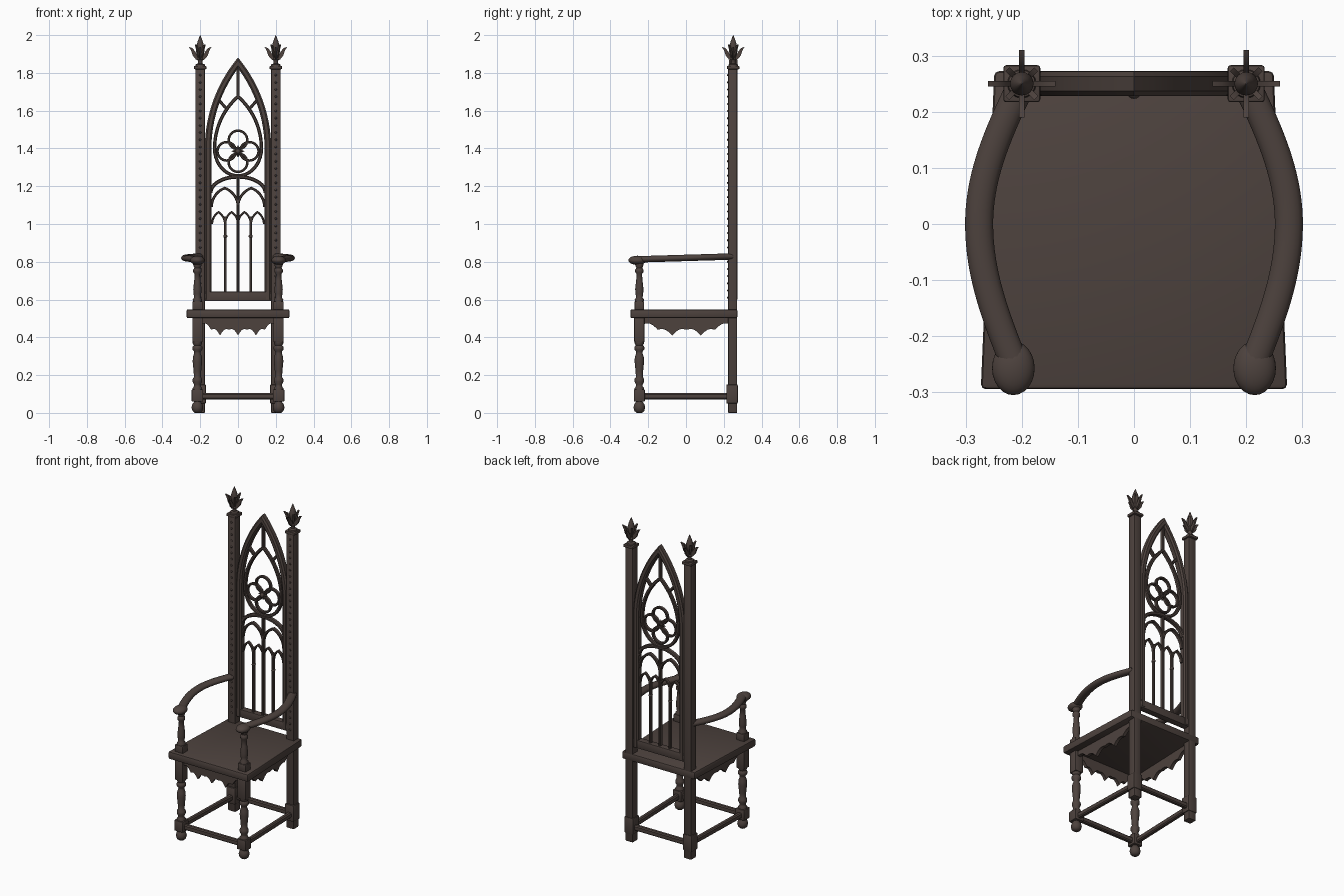
import bpy, bmesh, math
from mathutils import Vector as V

if "Cube" in bpy.data.objects:
    bpy.data.objects.remove(bpy.data.objects["Cube"])

wood = bpy.data.materials.new("dark_brown_wood")
wood.diffuse_color = (0.075, 0.055, 0.048, 1)
wood.use_nodes = True
wood.node_tree.nodes["Principled BSDF"].inputs["Base Color"].default_value = wood.diffuse_color
SIDES = (("left", -1), ("right", 1))


def finish(name, bm, bevel=0, angle=35):
    bmesh.ops.recalc_face_normals(bm, faces=bm.faces)
    if bevel:
        bmesh.ops.bevel(bm, geom=bm.edges[:], offset=bevel, segments=2, profile=0.5, affect='EDGES')
    me = bpy.data.meshes.new(name)
    for f in bm.faces:
        f.smooth = True
    bm.to_mesh(me)
    bm.free()
    me.set_sharp_from_angle(angle=math.radians(angle))
    me.materials.append(wood)
    ob = bpy.data.objects.new(name, me)
    bpy.context.collection.objects.link(ob)
    return ob


def add_box(bm, c, s):
    vs = bmesh.ops.create_cube(bm, size=1)["verts"]
    for v in vs:
        v.co = V((v.co.x * s[0] + c[0], v.co.y * s[1] + c[1], v.co.z * s[2] + c[2]))


def box(name, c, s, bevel=0.004):
    bm = bmesh.new()
    add_box(bm, c, s)
    return finish(name, bm, bevel)


def add_ball(bm, c, s, seg=16, rings=10):
    vs = bmesh.ops.create_uvsphere(bm, u_segments=seg, v_segments=rings, radius=1)["verts"]
    for v in vs:
        v.co = V((v.co.x * s[0] + c[0], v.co.y * s[1] + c[1], v.co.z * s[2] + c[2]))


def lathe(name, x, y, prof, seg=20):
    bm = bmesh.new()
    rings = [[bm.verts.new((x + r * math.cos(2 * math.pi * i / seg), y + r * math.sin(2 * math.pi * i / seg), z))
              for i in range(seg)] for r, z in prof]
    for a, b in zip(rings, rings[1:]):
        for i in range(seg):
            bm.faces.new((a[i], a[i - 1], b[i - 1], b[i]))
    bm.faces.new(rings[0])
    bm.faces.new(rings[-1])
    return finish(name, bm, angle=50)


def chamfered(w, d, c):
    a, b = w / 2, d / 2
    return [(a, -b + c), (a, b - c), (a - c, b), (-a + c, b), (-a, b - c), (-a, -b + c), (-a + c, -b), (a - c, -b)]


def sweep(name, path, section, normal, closed=False, angle=35):
    """Sweep a section along a path lying in the plane of the given normal, with mitred corners."""
    bm, n, path = bmesh.new(), V(normal), [V(p) for p in path]
    rings, m = [], len(path)
    for i, p in enumerate(path):
        d0 = (p - path[i - 1]).normalized() if (closed or i > 0) else None
        d1 = (path[(i + 1) % m] - p).normalized() if (closed or i < m - 1) else None
        d0, d1 = d0 or d1, d1 or d0
        t = (d0 + d1).normalized()
        side = n.cross(t).normalized() / max(0.4, t.dot(d1))
        rings.append([bm.verts.new(p + side * u + n * v) for u, v in section])
    k = len(section)
    for i in range(m if closed else m - 1):
        a, b = rings[i], rings[(i + 1) % m]
        for j in range(k):
            bm.faces.new((a[j], a[j - 1], b[j - 1], b[j]))
    if not closed:
        bm.faces.new(rings[0])
        bm.faces.new(rings[-1])
    return finish(name, bm, angle=angle)


def add_plate(bm, pts, origin, u, thick):
    """Upright plate: pts are (distance along u, z)."""
    u = V(u).normalized()
    off = V((-u.y, u.x, 0)) * thick / 2
    a, b = ([bm.verts.new(V(origin) + u * r + V((0, 0, z)) + o) for r, z in pts] for o in (-off, off))
    bm.faces.new(a)
    bm.faces.new(b)
    for i in range(len(pts)):
        bm.faces.new((a[i], a[i - 1], b[i - 1], b[i]))


# ---- back posts, caps, finials, studs
Y = 0.247
LEAF = [(0.0, 1.862), (0.022, 1.87), (0.04, 1.892), (0.047, 1.915), (0.06, 1.938), (0.042, 1.932),
        (0.028, 1.915), (0.018, 1.898), (0.0, 1.9)]
for side, s in SIDES:
    x = 0.2 * s
    box("back_post_" + side, (x, Y, 0.91), (0.05, 0.048, 1.82))
    box("back_post_block_" + side, (x, Y - 0.003, 0.1), (0.06, 0.06, 0.1))
    box("post_cap_" + side, (x, 0.25, 1.828), (0.066, 0.066, 0.018), 0.005)
    lathe("finial_bud_" + side, x, 0.25, [(0.026, 1.836), (0.024, 1.845), (0.012, 1.85), (0.011, 1.862),
          (0.016, 1.87), (0.012, 1.88), (0.012, 1.9), (0.02, 1.925), (0.021, 1.94), (0.013, 1.968), (0.001, 2.0)], 16)
    bm = bmesh.new()
    for k in range(4):
        a = k * math.pi / 2
        add_plate(bm, LEAF, (x, 0.25, 0), (math.cos(a), math.sin(a), 0), 0.01)
        b = a + math.pi / 4
        add_plate(bm, [(r * 0.6, z + 0.012) for r, z in LEAF], (x, 0.25, 0), (math.cos(b), math.sin(b), 0), 0.01)
    finish("finial_leaves_" + side, bm)
    bm = bmesh.new()
    for k in range(32):
        add_ball(bm, (x, 0.2225, 0.61 + k * 0.038), (0.006, 0.005, 0.006), 8, 6)
    finish("post_studs_" + side, bm)

# ---- seat: tapered board
bm = bmesh.new()
add_box(bm, (0, -0.011, 0.525), (1, 0.567, 0.047))
for v in bm.verts:
    v.co.x *= 0.546 if v.co.y < 0 else 0.498
finish("seat", bm, 0.009)

# ---- front legs, arm supports, armrests
FX, FY = 0.215, -0.247
for side, s in SIDES:
    x = FX * s
    lathe("front_foot_" + side, x, FY, [(0.014, 0), (0.026, 0.01), (0.031, 0.028), (0.027, 0.045), (0.018, 0.058), (0.018, 0.065)])
    box("front_leg_block_" + side, (x, FY, 0.092), (0.06, 0.058, 0.065))
    lathe("front_leg_" + side, x, FY, [(0.024, 0.12), (0.026, 0.13), (0.018, 0.14), (0.018, 0.15), (0.025, 0.165),
          (0.025, 0.18), (0.018, 0.19), (0.02, 0.22), (0.025, 0.27), (0.024, 0.295), (0.017, 0.315), (0.017, 0.325),
          (0.026, 0.335), (0.026, 0.35), (0.019, 0.358), (0.025, 0.368), (0.025, 0.38)])
    box("front_leg_top_" + side, (x, FY, 0.44), (0.054, 0.054, 0.132))
    box("arm_support_block_" + side, (x, FY, 0.567), (0.054, 0.05, 0.048))
    lathe("arm_support_" + side, x, FY, [(0.022, 0.585), (0.025, 0.6), (0.017, 0.61), (0.02, 0.63), (0.022, 0.655),
          (0.017, 0.7), (0.014, 0.735), (0.022, 0.745), (0.022, 0.758), (0.016, 0.768), (0.023, 0.785), (0.023, 0.8)])
    path = []
    for i in range(33):
        y = -0.25 + 0.49 * i / 32
        base = 0.2 if y > 0 else 0.213
        path.append((s * (base + (0.276 - base) * math.cos(math.pi * y / 0.5)), y, 0.813 + (y + 0.25) * 0.03))
    oval = [(0.025 * math.cos(math.pi * k / 8), 0.017 * math.sin(math.pi * k / 8)) for k in range(16)]
    sweep("armrest_" + side, path, oval, (0, 0, 1), angle=50)
    bm = bmesh.new()
    add_ball(bm, (x, -0.257, 0.808), (0.038, 0.048, 0.024), 24, 14)
    finish("armrest_knob_" + side, bm, angle=60)

# ---- stretchers
bar = chamfered(0.028, 0.032, 0.006)
ZS = 0.088
sweep("front_stretcher", [(-FX, FY, ZS), (FX, FY, ZS)], bar, (0, 0, 1))
sweep("back_stretcher", [(-0.2, Y, ZS), (0.2, Y, ZS)], bar, (0, 0, 1))
for side, s in SIDES:
    sweep("side_stretcher_" + side, [(s * FX, FY, ZS), (s * 0.2, Y, ZS)], bar, (0, 0, 1))


# ---- scalloped aprons under the seat
def apron(name, a, b, count):
    a, b = V(a), V(b)
    L = (b - a).length
    lows = [0.47]
    for k in range(count):
        lows += [0.44, 0.41 if k < count - 1 else 0.47]
    pts = [(L, 0.51), (0, 0.51)]
    lobes = 2 * count
    for k in range(lobes):
        for j in range(8):
            t = j / 8
            z = lows[k] + (lows[k + 1] - lows[k]) * t + 0.016 * math.sin(math.pi * t)
            pts.append((L * (k + t) / lobes, z))
    pts.append((L, 0.47))
    bm = bmesh.new()
    add_plate(bm, pts, a, b - a, 0.02)
    finish(name, bm)


apron("front_apron", (-0.19, -0.25, 0), (0.19, -0.25, 0), 4)
for side, s in SIDES:
    apron("side_apron_" + side, (s * FX, -0.225, 0), (s * 0.2, 0.23, 0), 3)

# ---- pierced back panel
YC = 0.25


def arch(cx, half, spring, rise, n=14):
    """Pointed arch from left spring to right spring."""
    R = (half * half + rise * rise) / (2 * half)
    end = math.atan2(rise, R - half)
    left = [(R - half - R * math.cos(end * i / n), R * math.sin(end * i / n)) for i in range(n + 1)]
    pts = left[:-1] + [(0, rise)] + [(-u, w) for u, w in reversed(left[:-1])]
    return [(cx + u, YC, spring + w) for u, w in pts]


def rib(name, path, w, d, closed=False):
    sweep(name, path, chamfered(w, d, min(w, d) * 0.25), (0, 1, 0), closed)


rib("back_frame", [(-0.158, YC, 0.6)] + arch(0, 0.158, 1.4, 0.453, 20) + [(0.158, YC, 0.6)], 0.035, 0.044)
box("back_bottom_rail", (0, YC, 0.617), (0.35, 0.04, 0.05))
drop = arch(0, 0.124, 1.4, 0.275, 16)
drop += [(0.124 * math.cos(math.pi * k / 20), YC, 1.4 - 0.145 * math.sin(math.pi * k / 20)) for k in range(1, 20)]
rib("teardrop_tracery", drop, 0.018, 0.024, True)
rib("teardrop_joint", [drop[-1], drop[0]], 0.018, 0.024)
rib("apex_spoke", [(0, YC, 1.67), (0, YC, 1.85)], 0.016, 0.024)
for side, s in SIDES:
    rib("diagonal_spoke_" + side, [(s * 0.065, YC, 1.615), (s * 0.118, YC, 1.675)], 0.016, 0.024)
rib("round_arch", [(-0.145 * math.cos(math.pi * k / 24), YC, 1.165 + 0.085 * math.sin(math.pi * k / 24))
                   for k in range(25)], 0.02, 0.028)

# quatrefoil rings and flower boss
for k, name in enumerate(("right", "top", "left", "bottom")):
    cx, cz = 0.06 * math.cos(k * math.pi / 2), 1.385 + 0.06 * math.sin(k * math.pi / 2)
    rib("quatrefoil_ring_" + name, [(cx + 0.049 * math.cos(math.pi * j / 14), YC, cz + 0.049 * math.sin(math.pi * j / 14))
                                    for j in range(28)], 0.013, 0.022, True)
bm = bmesh.new()
add_ball(bm, (0, 0.236, 1.385), (0.013, 0.013, 0.013))
for k in range(8):
    a = k * math.pi / 4
    L = 0.046 if k % 2 else 0.034
    d, n = V((math.cos(a), 0, math.sin(a))), V((-math.sin(a), 0, math.cos(a)))
    c = V((0, 0.245, 1.385))
    ring = [bm.verts.new(c + p) for p in (V((0, 0, 0)), d * L * 0.5 + n * 0.009, d * L, d * L * 0.5 - n * 0.009)]
    f, b = (bm.verts.new(c + d * L * 0.45 + V((0, o, 0))) for o in (-0.009, 0.009))
    for i in range(4):
        bm.faces.new((ring[i - 1], ring[i], f))
        bm.faces.new((ring[i], ring[i - 1], b))
finish("flower_boss", bm, angle=30)

# lancet windows and mullions
for side, s in SIDES:
    rib("large_lancet_" + side, arch(s * 0.07, 0.07, 1.09, 0.1), 0.014, 0.024)
    for k, cx in enumerate((0.034, 0.103)):
        rib("small_lancet_%s_%d" % (side, k + 1), arch(s * cx, 0.034, 1.0, 0.063, 8), 0.011, 0.02)
    rib("mullion_" + side, [(s * 0.067, YC, 0.63), (s * 0.067, YC, 1.04)], 0.013, 0.02)
    bm = bmesh.new()
    add_ball(bm, (s * 0.067, YC, 0.935), (0.011, 0.014, 0.009))
    finish("mullion_knob_" + side, bm)
rib("mullion_centre", [(0, YC, 0.63), (0, YC, 1.25)], 0.014, 0.024)
